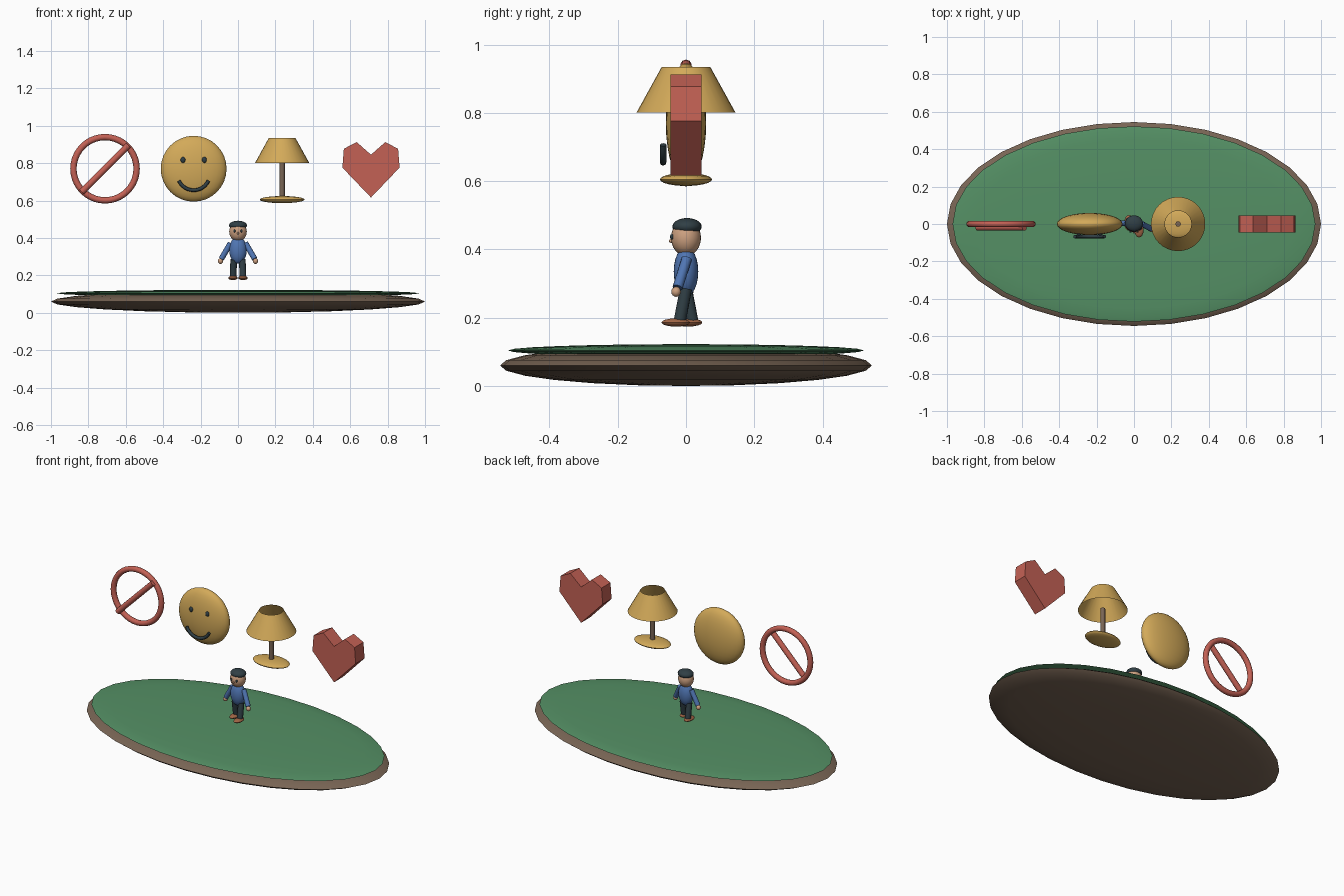
import bpy, bmesh, math
from mathutils import Vector

if "Cube" in bpy.data.objects:
    bpy.data.objects.remove(bpy.data.objects["Cube"])


def material(name, rgb):
    m = bpy.data.materials.new(name)
    m.diffuse_color = (*rgb, 1)
    m.use_nodes = True
    m.node_tree.nodes["Principled BSDF"].inputs["Base Color"].default_value = m.diffuse_color
    return m


BROWN = material("brown", (0.19, 0.13, 0.09))
GREEN = material("green", (0.09, 0.28, 0.13))
RED = material("red", (0.55, 0.12, 0.09))
GOLD = material("gold", (0.65, 0.40, 0.10))
DARK = material("dark", (0.03, 0.05, 0.06))
BLUE = material("blue", (0.08, 0.18, 0.45))
SKIN = material("skin", (0.62, 0.36, 0.22))
SHOE = material("shoe_brown", (0.35, 0.13, 0.06))


def finish(name, mat, smooth=True):
    ob = bpy.context.object
    ob.name = ob.data.name = name
    ob.data.materials.append(mat)
    if smooth:
        bpy.ops.object.shade_smooth_by_angle(angle=math.radians(40))
    return ob


def ball(name, mat, loc, radii, seg=24, rings=12):
    bpy.ops.mesh.primitive_uv_sphere_add(segments=seg, ring_count=rings, radius=1, location=loc)
    bpy.context.object.scale = radii
    bpy.ops.object.transform_apply(location=False, rotation=False, scale=True)
    return finish(name, mat)


def rod(name, mat, a, b, r, sides=12):
    a, b = Vector(a), Vector(b)
    d = b - a
    bpy.ops.mesh.primitive_cylinder_add(vertices=sides, radius=r, depth=d.length, location=(a + b) / 2)
    bpy.context.object.rotation_euler = d.to_track_quat('Z', 'Y').to_euler()
    return finish(name, mat)


# Oval stage: squashed brown body with a thinner green top
ball("base_rim", BROWN, (0, 0, 0.06), (1, 0.545, 0.06), 32, 12)
ball("base_top", GREEN, (0, 0, 0.104), (0.97, 0.522, 0.0185), 32, 12)

# Crossed ring sign
SX, SZ = -0.711, 0.77
bpy.ops.mesh.primitive_torus_add(major_radius=0.169, minor_radius=0.017, major_segments=40,
                                 minor_segments=10, location=(SX, 0, SZ),
                                 rotation=(math.pi / 2, 0, 0))
finish("sign_ring", RED)
rod("sign_slash", RED, (SX - 0.125, -0.019, SZ - 0.125), (SX + 0.125, -0.019, SZ + 0.125), 0.017)

# Smiling face
FX = -0.237
ball("face_disc", GOLD, (FX, 0, 0.77), (0.176, 0.059, 0.176), 32, 16)
for side in (-1, 1):
    ball("face_eye", DARK, (FX + side * 0.057, -0.053, 0.817), (0.013, 0.009, 0.016), 12, 8)
curve = bpy.data.curves.new("face_mouth", 'CURVE')
curve.dimensions = '3D'
curve.bevel_depth = 0.0095
curve.bevel_resolution = 2
curve.use_fill_caps = True
spline = curve.splines.new('POLY')
N = 12
spline.points.add(N)
for i, p in enumerate(spline.points):
    a = math.radians(-90 + 66 * (2 * i / N - 1))
    p.co = (FX + 0.087 * math.cos(a), -0.067, 0.742 + 0.087 * math.sin(a), 1)
mouth = bpy.data.objects.new("face_mouth", curve)
bpy.context.collection.objects.link(mouth)
curve.materials.append(DARK)

# Table lamp: oval foot, post and open conical shade
LX = 0.236
ball("lamp_foot", GOLD, (LX, 0, 0.605), (0.12, 0.076, 0.019))
rod("lamp_post", BROWN, (LX, 0, 0.605), (LX, 0, 0.81), 0.0145)
bpy.ops.mesh.primitive_cone_add(vertices=32, radius1=0.145, radius2=0.071, depth=0.134,
                                end_fill_type='NOTHING', location=(LX, 0, 0.868))
finish("lamp_shade", GOLD)

# Faceted heart: extruded half outline, mirrored
half = [(0, 0.616), (0.153, 0.776), (0.145, 0.877), (0.076, 0.912), (0, 0.845)]
outline = half + [(-x, z) for x, z in reversed(half[1:4])]
bm = bmesh.new()
face = bm.faces.new([bm.verts.new((x, -0.045, z)) for x, z in outline])
ext = bmesh.ops.extrude_face_region(bm, geom=[face], use_keep_orig=True)
bmesh.ops.translate(bm, vec=(0, 0.09, 0),
                    verts=[g for g in ext["geom"] if isinstance(g, bmesh.types.BMVert)])
bmesh.ops.recalc_face_normals(bm, faces=bm.faces)
mesh = bpy.data.meshes.new("heart")
bm.to_mesh(mesh)
bm.free()
mesh.materials.append(RED)
heart = bpy.data.objects.new("heart", mesh)
heart.location.x = 0.711
bpy.context.collection.objects.link(heart)

# Small walking figure
ball("figure_torso", BLUE, (0, 0, 0.335), (0.047, 0.036, 0.073))
ball("figure_head", SKIN, (0, 0, 0.434), (0.047, 0.044, 0.053))
ball("figure_cap", DARK, (0, 0.003, 0.467), (0.048, 0.043, 0.025))
ball("figure_nose", SKIN, (0, -0.043, 0.425), (0.006, 0.007, 0.006), 10, 6)
for side in (-1, 1):
    ball("figure_eye", DARK, (side * 0.019, -0.041, 0.437), (0.006, 0.006, 0.008), 10, 6)
    step = -0.018 * side
    hand_y = -0.029 if side > 0 else 0.008
    hand = (side * 0.094, hand_y, 0.276)
    rod("figure_arm", BLUE, (side * 0.04, 0.002, 0.372), (side * 0.089, hand_y * 0.85, 0.288), 0.015)
    ball("figure_hand", SKIN, hand, (0.014, 0.014, 0.015), 16, 8)
    rod("figure_leg", DARK, (side * 0.023, 0, 0.285), (side * 0.026, step, 0.192), 0.018)
    ball("figure_shoe", SHOE, (side * 0.027, step - 0.012, 0.186), (0.025, 0.042, 0.012), 16, 8)
